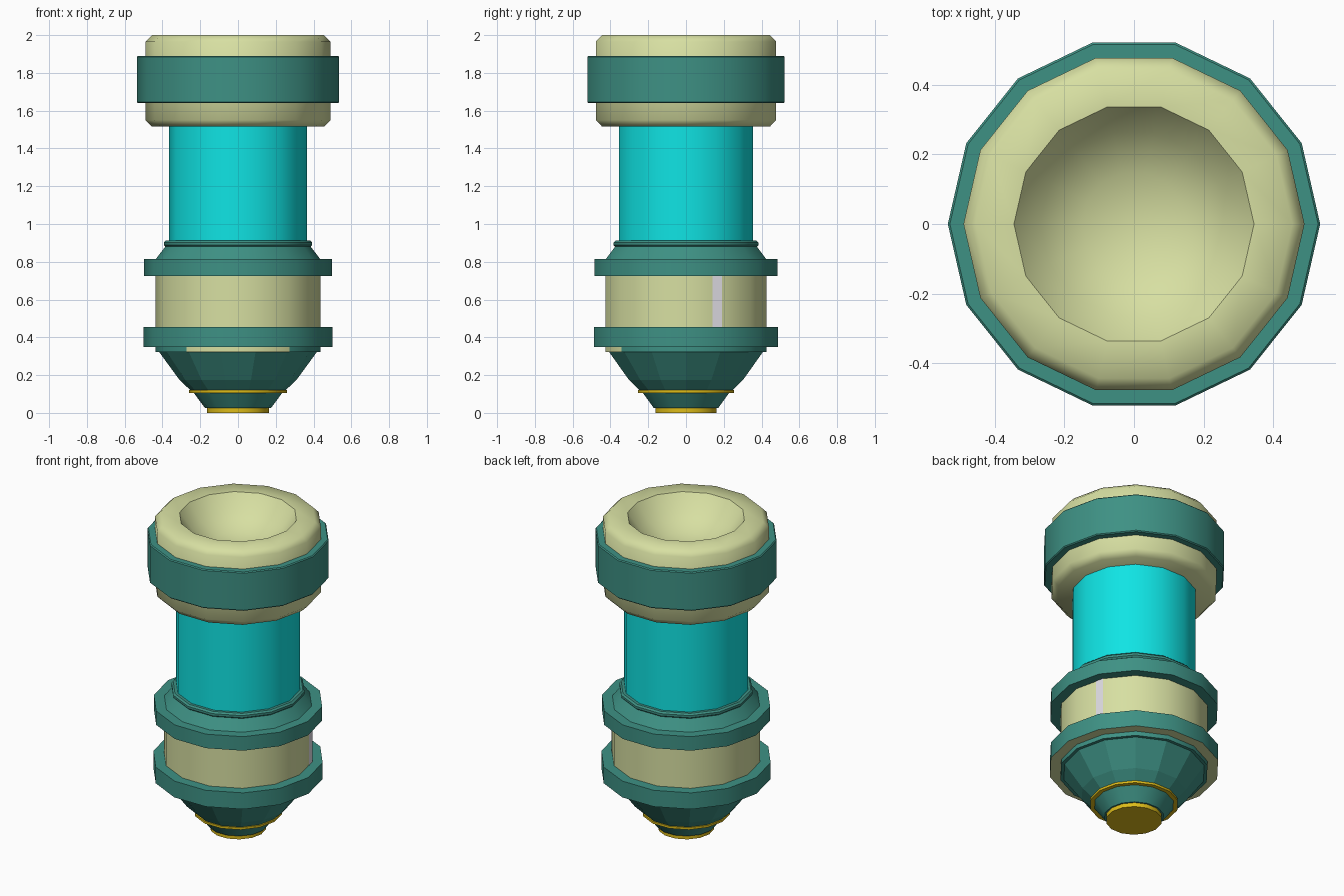
import bpy
import bmesh
import math

if "Cube" in bpy.data.objects:
    bpy.data.objects.remove(bpy.data.objects["Cube"], do_unlink=True)

SIDES = 14


def material(name, rgb):
    m = bpy.data.materials.new(name)
    m.use_nodes = True
    m.diffuse_color = (*rgb, 1)
    m.node_tree.nodes["Principled BSDF"].inputs["Base Color"].default_value = (*rgb, 1)
    return m


cream = material("cream", (0.68, 0.74, 0.36))
teal = material("teal", (0.048, 0.283, 0.231))
cyan = material("cyan", (0.005, 0.775, 0.775))
yellow = material("yellow", (0.72, 0.5, 0.01))
white = material("pale grey", (0.75, 0.73, 0.79))


def finish(name, bm, mats, angle):
    bmesh.ops.recalc_face_normals(bm, faces=bm.faces)
    mesh = bpy.data.meshes.new(name)
    bm.to_mesh(mesh)
    bm.free()
    obj = bpy.data.objects.new(name, mesh)
    bpy.context.collection.objects.link(obj)
    for m in mats:
        mesh.materials.append(m)
    bpy.ops.object.select_all(action="DESELECT")
    obj.select_set(True)
    bpy.context.view_layer.objects.active = obj
    bpy.ops.object.shade_smooth_by_angle(angle=math.radians(angle))
    return obj


def lathe(name, profile, *mats, angle=32):
    """Spin a closed (radius, height) profile round the z axis."""
    bm = bmesh.new()
    rings = []
    for r, z in profile:
        if r == 0:
            rings.append([bm.verts.new((0, 0, z))] * SIDES)
            continue
        turns = [math.tau * i / SIDES for i in range(SIDES)]
        rings.append([bm.verts.new((r * math.cos(a), r * math.sin(a), z)) for a in turns])
    pairs = list(zip(rings, rings[1:]))
    if profile[0][0] > 0:
        pairs.append((rings[-1], rings[0]))
    for low, high in pairs:
        for i in range(SIDES):
            j = (i + 1) % SIDES
            corners = dict.fromkeys((low[i], low[j], high[j], high[i]))
            bm.faces.new(list(corners))
    return finish(name, bm, mats, angle)


def band(name, inner, outer, bottom, top, *mats, bevel=0.006):
    """Hollow ring with slightly eased outer corners."""
    return lathe(name, [(inner, bottom), (outer - bevel, bottom), (outer, bottom + bevel),
                        (outer, top - bevel), (outer - bevel, top), (inner, top)], *mats)


def drum(name, radius, bottom, top, *mats):
    return lathe(name, [(0, bottom), (radius, bottom), (radius, top), (0, top)], *mats)


# Head with a dished top
lathe("head", [(0, 1.515), (0.455, 1.515), (0.49, 1.55), (0.49, 1.965), (0.455, 2),
               (0.345, 2), (0.27, 1.9), (0.15, 1.83), (0, 1.81)], cream, angle=48)
band("head_band", 0.48, 0.535, 1.64, 1.89, teal)

# Glass tube and its seat
drum("tube", 0.365, 0.88, 1.53, cyan)
band("tube_seat_ring", 0.35, 0.393, 0.878, 0.912, teal, bevel=0.01)
lathe("upper_collar", [(0, 0.725), (0.497, 0.725), (0.497, 0.815), (0.435, 0.815),
                       (0.385, 0.88), (0, 0.88)], teal)

# Waist with a narrow pale stripe
drum("waist", 0.437, 0.4, 0.75, cream)
bm = bmesh.new()
step = math.tau / SIDES
ends = [(0.44 * ((1 - t) + t * math.cos(step)), 0.44 * t * math.sin(step)) for t in (0.74, 1)]
(x0, y0), (x1, y1) = ends
bm.faces.new([bm.verts.new(p) for p in
              ((x0, y0, 0.45), (x1, y1, 0.45), (x1, y1, 0.73), (x0, y0, 0.73))])
finish("waist_stripe", bm, [white], 30)

# Lower collar has a cream underside
collar = drum("lower_collar", 0.5, 0.35, 0.455, teal, cream)
for f in collar.data.polygons:
    f.material_index = int(f.normal.z < -0.5)

# Thin disc with cream front faces
disc = drum("base_disc", 0.437, 0.322, 0.352, teal, cream)
for f in disc.data.polygons:
    f.material_index = int(f.normal.y < -0.8)

# Tapered foot, trim ring and end cap
lathe("foot_cone", [(0, 0.118), (0.25, 0.118), (0.31, 0.175), (0.418, 0.323), (0, 0.323)], teal, angle=5)
drum("foot_trim", 0.26, 0.106, 0.12, yellow)
lathe("foot_tip", [(0, 0.026), (0.175, 0.026), (0.235, 0.107), (0, 0.107)], teal)
drum("end_cap", 0.165, 0, 0.03, yellow)
